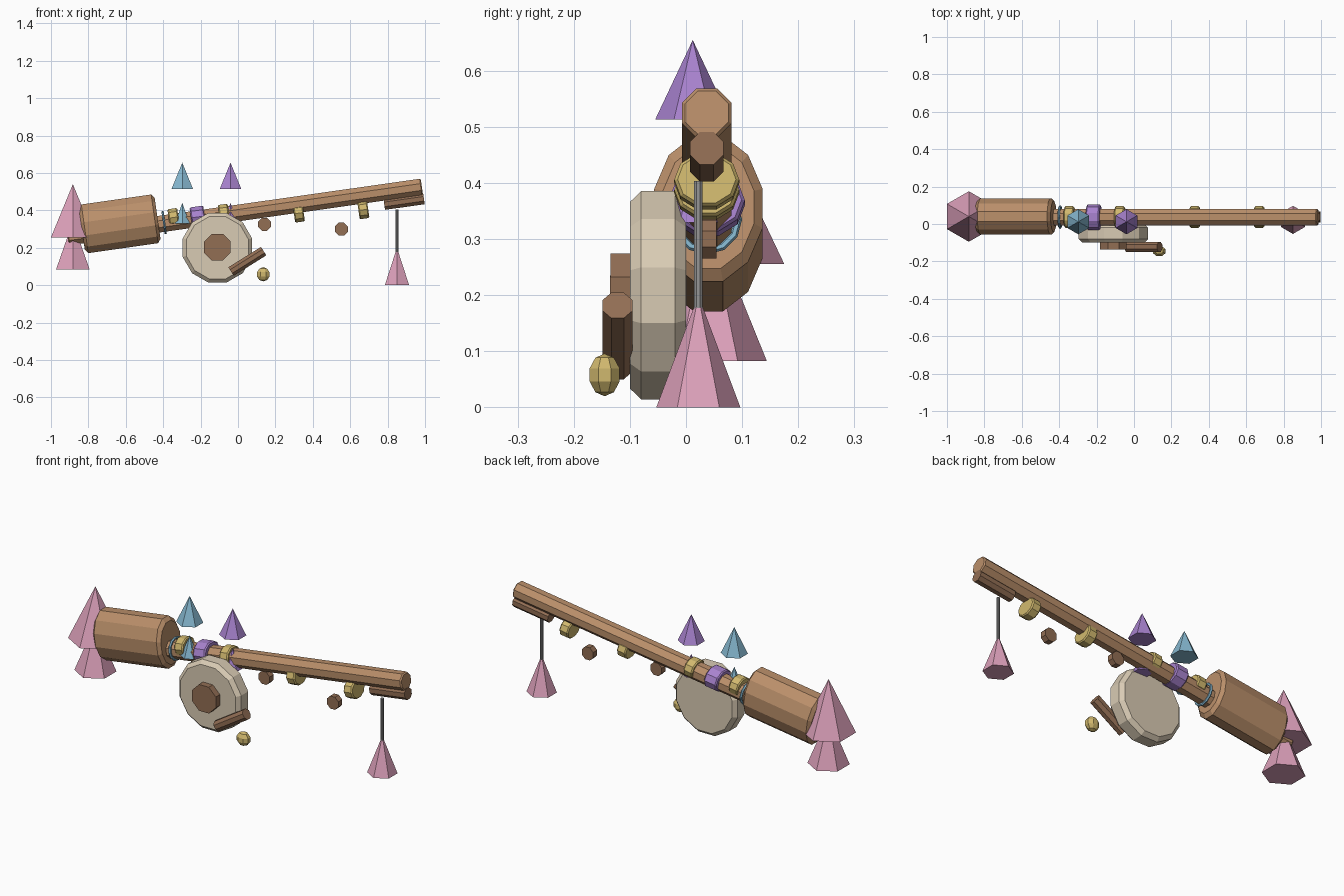
import bpy, bmesh, math
from mathutils import Vector, Matrix

if "Cube" in bpy.data.objects:
    bpy.data.objects.remove(bpy.data.objects["Cube"], do_unlink=True)


def material(name, rgb):
    # Convert a display colour (0-255) to linear values
    lin = [((c / 255 + 0.055) / 1.055) ** 2.4 for c in rgb] + [1]
    m = bpy.data.materials.new(name)
    m.use_nodes = True
    m.diffuse_color = lin
    m.node_tree.nodes["Principled BSDF"].inputs["Base Color"].default_value = lin
    return m


LIGHT_WOOD = material("light wood", (186, 143, 106))
DARK_WOOD = material("dark wood", (146, 110, 84))
CREAM = material("cream", (217, 203, 180))
GOLD = material("gold", (208, 184, 110))
PINK = material("pink", (220, 160, 186))
PURPLE = material("purple", (168, 130, 206))
BLUE = material("blue", (134, 184, 208))
GREY = material("grey", (150, 150, 150))


def lathe(name, profile, sides, mat, matrix, flat=True):
    """Faceted solid from (radius, height) points around local z."""
    bm = bmesh.new()
    phase = math.pi / 2 + (math.pi / sides if flat else 0)
    rings = []
    for r, h in profile:
        count = sides if r > 0 else 1
        rings.append([bm.verts.new((r * math.cos(phase + math.tau * i / sides),
                                    r * math.sin(phase + math.tau * i / sides), h))
                      for i in range(count)])
    for a, b in zip(rings, rings[1:]):
        for i in range(sides):
            j = (i + 1) % sides
            loop = [a[i % len(a)], a[j % len(a)], b[j % len(b)], b[i % len(b)]]
            bm.faces.new(list(dict.fromkeys(loop)))
    for ring in (rings[0], rings[-1]):
        if len(ring) > 1:
            bm.faces.new(ring)
    bm.transform(matrix)
    bmesh.ops.recalc_face_normals(bm, faces=bm.faces)
    mesh = bpy.data.meshes.new(name)
    bm.to_mesh(mesh)
    bm.free()
    mesh.materials.append(mat)
    obj = bpy.data.objects.new(name, mesh)
    bpy.context.collection.objects.link(obj)
    return obj


def bar(name, start, end, r, sides, mat, bevel=0.0, height=1.0, flat=True):
    """Prism between two points, with chamfered ends."""
    start, end = Vector(start), Vector(end)
    axis = end - start
    n = axis.length
    prof = [(r - bevel, 0), (r, bevel), (r, n - bevel), (r - bevel, n)] if bevel else [(r, 0), (r, n)]
    mat4 = (Matrix.Translation(start) @ axis.to_track_quat('Z', 'Y').to_matrix().to_4x4()
            @ Matrix.Diagonal((1, height, 1, 1)))
    return lathe(name, prof, sides, mat, mat4, flat)


def cone(name, x, y, base, top, r, mat):
    return lathe(name, [(r, base), (0, top)], 6, mat, Matrix.Translation((x, y, 0)), False)


Y = 0.037
SLOPE = 0.142


def rod_z(x):
    return 0.525 + (x - 0.98) * SLOPE


# Long rod, thick grip and short rod below the tip
bar("long_rod", (-0.91, Y, rod_z(-0.91)), (0.983, Y, rod_z(0.983)), 0.048, 8, LIGHT_WOOD, 0.006)
bar("grip", (-0.835, Y + 0.003, 0.299), (-0.43, Y + 0.003, 0.357), 0.1, 12, LIGHT_WOOD, 0.016, 1.36)
bar("tip_rod", (0.782, Y, 0.432), (0.994, Y, 0.462), 0.032, 8, DARK_WOOD)

# Collars on the rod and guides beneath it: x, z, radius, width, colour
collars = [
    ("rear_collar", -0.345, 0.362, 0.058, 0.052, GOLD),
    ("middle_collar", -0.215, 0.365, 0.068, 0.073, PURPLE),
    ("front_collar", -0.075, 0.385, 0.058, 0.052, GOLD),
    ("inner_guide", 0.325, 0.385, 0.058, 0.052, GOLD),
    ("outer_guide", 0.67, 0.403, 0.058, 0.052, GOLD),
]
for name, x, z, r, w, mat in collars:
    h = w / 2
    bar(name, (x - h, Y, z - h * SLOPE), (x + h, Y, z + h * SLOPE), r, 10, mat, 0.006, 0.86)

# Thin hoop in front of the grip
bpy.ops.mesh.primitive_torus_add(
    major_segments=12, minor_segments=6, major_radius=0.056, minor_radius=0.007,
    location=(-0.395, Y, 0.335), rotation=(0, math.pi / 2 - math.atan(SLOPE), 0))
hoop = bpy.context.object
hoop.name = "hoop"
hoop.data.materials.append(BLUE)

# Reel with hub, crank and knob
RX, RZ = -0.11, 0.2
bar("reel", (RX, 0, RZ), (RX, -0.1, RZ), 0.192, 12, CREAM, 0.02)
bar("reel_hub", (RX, -0.09, RZ + 0.003), (RX, -0.135, RZ + 0.003), 0.077, 8, DARK_WOOD)
bar("crank", (-0.037, -0.122, 0.073), (0.137, -0.122, 0.182), 0.029, 8, DARK_WOOD)
knob = [(0.038 * math.sin(math.pi * i / 5), -0.038 * math.cos(math.pi * i / 5)) for i in range(1, 5)]
lathe("crank_knob", [(0, -0.038)] + knob + [(0, 0.038)], 8, GOLD,
      Matrix.Translation((0.135, -0.145, 0.058)) @ Matrix.Diagonal((1, 0.8, 1, 1)))

# Small discs hanging below the rod
for name, x, z in (("inner_disc", 0.142, 0.325), ("outer_disc", 0.553, 0.3)):
    bar(name, (x, 0.054, z), (x, 0.02, z), 0.037, 8, DARK_WOOD)

# Six-sided cones
cone("tail_cone_upper", -0.883, 0.04, 0.256, 0.54, 0.135, PINK)
cone("tail_cone_lower", -0.883, 0.04, 0.083, 0.34, 0.104, PINK)
cone("hanging_cone", 0.85, 0.022, 0.0, 0.2, 0.075, PINK)
for label, x, mat in (("blue", -0.298, BLUE), ("purple", -0.04, PURPLE)):
    cone(label + "_cone_upper", x, 0.012, 0.513, 0.655, 0.067, mat)
    cone(label + "_cone_lower", x, 0.012, 0.33, 0.44, 0.045, mat)

# Line holding the hanging cone
bar("line", (0.85, 0.022, 0.15), (0.85, 0.022, 0.404), 0.008, 8, GREY)
